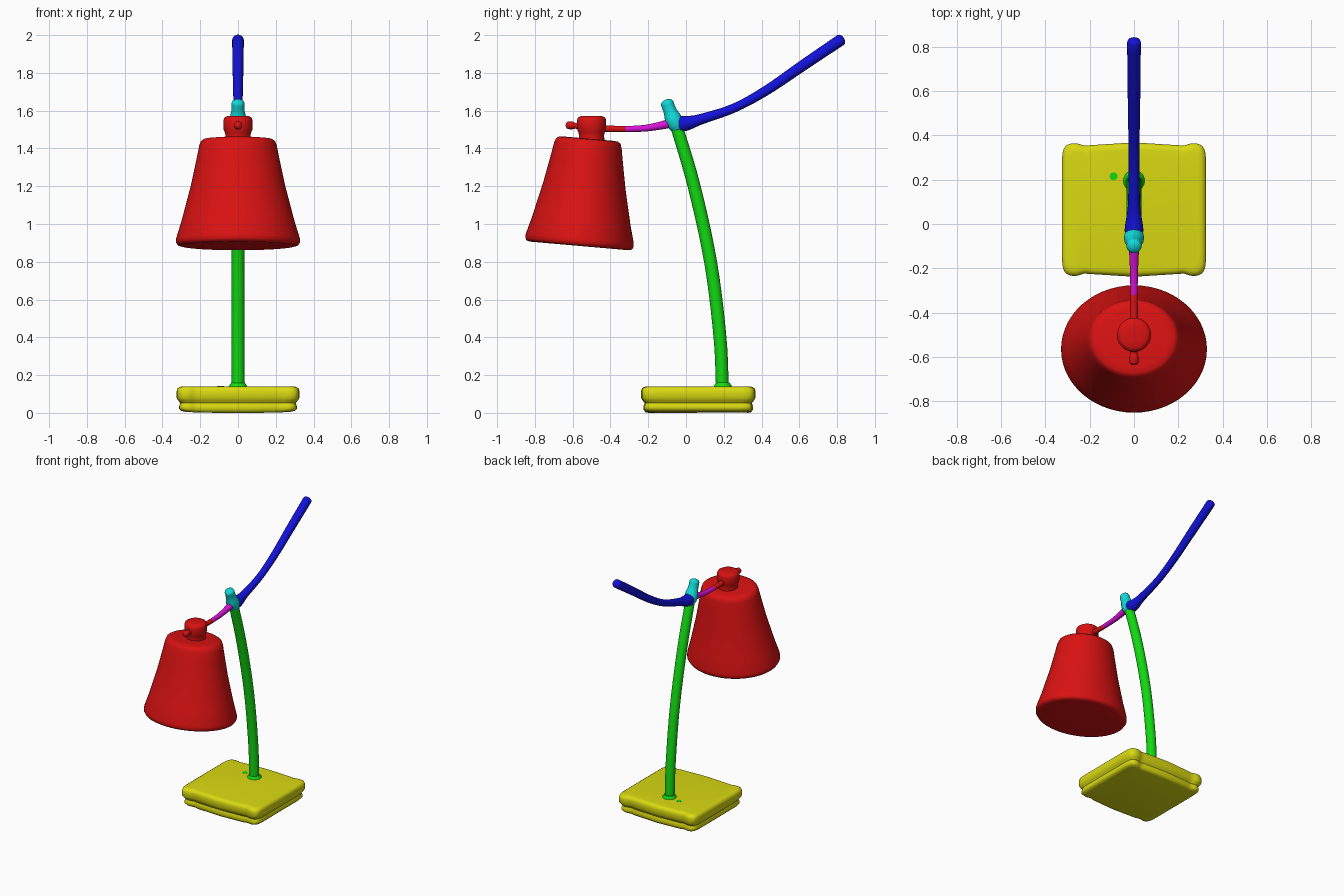
import bpy, bmesh
from math import sin, cos, pi, exp, copysign, radians
from mathutils import Vector, Matrix

cube = bpy.data.objects.get("Cube")
if cube:
    bpy.data.objects.remove(cube, do_unlink=True)

HI, LO = 0.7, 0.006


def material(name, r, g, b):
    m = bpy.data.materials.new(name)
    m.use_nodes = True
    color = (r, g, b, 1)
    m.diffuse_color = color
    m.node_tree.nodes["Principled BSDF"].inputs["Base Color"].default_value = color
    return m


red = material("red", HI, LO, LO)
green = material("green", LO, HI, LO)
blue = material("blue", LO, LO, HI)
cyan = material("cyan", LO, HI, HI)
magenta = material("magenta", HI, LO, HI)
yellow = material("yellow", HI, HI, LO)


def loft(name, rings, mat, angle=50):
    """Skin a list of equal-sized rings and close both ends."""
    bm = bmesh.new()
    loops = [[bm.verts.new(p) for p in ring] for ring in rings]
    n = len(loops[0])
    for a, b in zip(loops, loops[1:]):
        for i in range(n):
            j = (i + 1) % n
            bm.faces.new((a[i], a[j], b[j], b[i]))
    bm.faces.new(loops[0])
    bm.faces.new(loops[-1])
    bmesh.ops.recalc_face_normals(bm, faces=bm.faces)
    mesh = bpy.data.meshes.new(name)
    bm.to_mesh(mesh)
    bm.free()
    mesh.materials.append(mat)
    obj = bpy.data.objects.new(name, mesh)
    bpy.context.collection.objects.link(obj)
    bpy.ops.object.select_all(action="DESELECT")
    obj.select_set(True)
    bpy.context.view_layer.objects.active = obj
    bpy.ops.object.shade_smooth_by_angle(angle=radians(angle))
    return obj


def catmull(points, steps=5):
    pts = [Vector(p) for p in points]
    pts = [2 * pts[0] - pts[1]] + pts + [2 * pts[-1] - pts[-2]]
    out = []
    for a, b, c, d in zip(pts, pts[1:], pts[2:], pts[3:]):
        for s in range(steps):
            t = s / steps
            out.append(0.5 * (2 * b + (c - a) * t + (2 * a - 5 * b + 4 * c - d) * t * t
                              + (3 * b - a - 3 * c + d) * t ** 3))
    return out + [pts[-2]]


def tube(name, points, mat, sides=20):
    """Round-ended tube through (y, z, radius) points in the centre plane."""
    path = catmull(points)
    first = (path[0] - path[1]).xy.normalized()
    last = (path[-1] - path[-2]).xy.normalized()

    def cap(p, d):
        return [Vector((*(p.xy + d * p.z * 0.6 * sin(a)), p.z * cos(a)))
                for a in (0.5, 1.0, 1.4)]
    path = cap(path[0], first)[::-1] + path + cap(path[-1], last)
    rings = []
    for i, p in enumerate(path):
        t = (path[min(i + 1, len(path) - 1)] - path[max(i - 1, 0)]).xy.normalized()
        ring = []
        for k in range(sides):
            a = 2 * pi * k / sides
            u, v = p.z * cos(a), p.z * sin(a)
            ring.append((u, p.x - t.y * v, p.y + t.x * v))
        rings.append(ring)
    return loft(name, rings, mat)


def lathe(name, profile, mat, matrix, sides=56):
    rings = [[matrix @ Vector((r * cos(2 * pi * k / sides), r * sin(2 * pi * k / sides), z))
              for k in range(sides)] for r, z in profile]
    return loft(name, rings, mat)


# Base: rounded slab with a groove round the side and lobed corners
def base_ring(inset, z, sag=0):
    ring = []
    for k in range(128):
        a = 2 * pi * k / 128
        x = copysign(abs(cos(a)) ** 0.16, cos(a)) * (0.325 - inset)
        y = copysign(abs(sin(a)) ** 0.16, sin(a)) * (0.303 - inset)
        notch = exp(-((abs(x) - 0.215) / 0.035) ** 2)
        y *= 1 - 0.05 * notch
        lift = sag * min(1, (abs(x) / 0.3) ** 4)
        ring.append((x, y + 0.065, z + lift))
    return ring


layers = [(0.04, 0, 0.008), (0.022, 0.004, 0.008), (0.013, 0.018, 0.004), (0.013, 0.035, 0),
          (0.019, 0.052, 0), (0.008, 0.066, 0), (0, 0.08, 0), (0, 0.115, 0),
          (0.005, 0.13, 0), (0.018, 0.138, 0), (0.035, 0.14, 0)]
loft("base", [base_ring(*layer) for layer in layers], yellow)

# Collar and small contact button on the base
lathe("pole_collar", [(0.05, 0.135), (0.045, 0.147), (0.036, 0.16)], green,
      Matrix.Translation((0, 0.195, 0)), 24)
lathe("base_button", [(0.018, 0.136), (0.018, 0.142)], green,
      Matrix.Translation((-0.092, 0.215, 0)), 16)

# Bowed pole, clamp, rear arm and front arm
tube("pole", [(0.193, 0.12, 0.034), (0.18, 0.4, 0.034), (0.13, 0.8, 0.034),
              (0.043, 1.2, 0.034), (-0.045, 1.5, 0.033), (-0.055, 1.53, 0.032)], green)
tube("clamp", [(-0.1, 1.64, 0.034), (-0.085, 1.6, 0.035), (-0.067, 1.555, 0.045),
               (-0.052, 1.525, 0.043), (-0.045, 1.51, 0.038)], cyan)
tube("rear_arm", [(-0.03, 1.53, 0.043), (0.01, 1.535, 0.038), (0.08, 1.555, 0.028),
                  (0.257, 1.615, 0.024), (0.43, 1.71, 0.026), (0.62, 1.84, 0.029),
                  (0.82, 1.975, 0.031)], blue)
tube("front_arm", [(-0.08, 1.535, 0.026), (-0.13, 1.522, 0.022), (-0.22, 1.507, 0.018),
                   (-0.33, 1.502, 0.016)], magenta, 14)
tube("shade_stem", [(-0.32, 1.502, 0.0165), (-0.45, 1.505, 0.018)], red, 14)

# Tilted shade, slightly narrower front to back
tilt = (Matrix.Translation((0, -0.566, 0.883)) @ Matrix.Rotation(radians(-5), 4, "X")
        @ Matrix.Diagonal((1, 0.875, 1, 1)))
lathe("shade", [(0.15, 0.006), (0.3, 0.001), (0.32, 0.006), (0.329, 0.02), (0.328, 0.04),
                (0.3, 0.13), (0.25, 0.32), (0.218, 0.47), (0.205, 0.535), (0.196, 0.558),
                (0.18, 0.568), (0.15, 0.571)], red, tilt)

# Socket cap and front knob
lathe("socket_cap", [(0.07, 1.43), (0.066, 1.47), (0.07, 1.485), (0.076, 1.5), (0.077, 1.55),
                     (0.072, 1.563), (0.058, 1.571), (0.03, 1.572)], red,
      Matrix.Translation((0, -0.5, 0)), 36)
tube("knob", [(-0.625, 1.523, 0.02), (-0.605, 1.522, 0.022), (-0.585, 1.52, 0.016),
              (-0.55, 1.52, 0.02)], red, 14)
